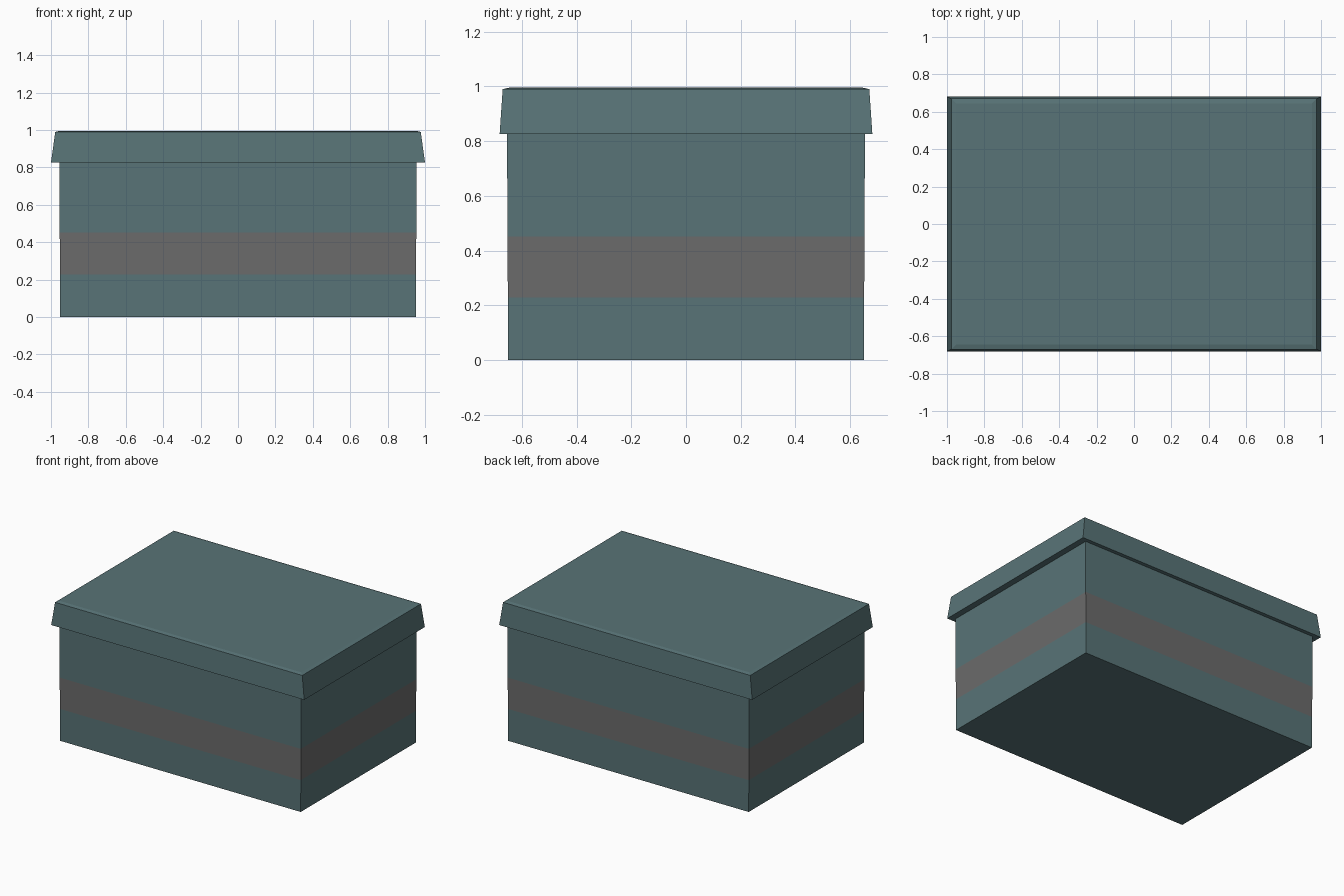
import bpy, bmesh

if "Cube" in bpy.data.objects:
    bpy.data.objects.remove(bpy.data.objects["Cube"])


def material(name, rgb):
    m = bpy.data.materials.new(name)
    m.diffuse_color = (*rgb, 1)
    m.use_nodes = True
    m.node_tree.nodes["Principled BSDF"].inputs["Base Color"].default_value = m.diffuse_color
    return m


def rect_loft(name, sections, mat, cap_bottom=False, cap_top=False):
    """Skin a stack of rectangles given as (half_x, half_y, z)."""
    bm = bmesh.new()
    rings = [[bm.verts.new((sx * hx, sy * hy, z))
              for sx, sy in ((-1, -1), (1, -1), (1, 1), (-1, 1))]
             for hx, hy, z in sections]
    for a, b in zip(rings, rings[1:]):
        for i in range(4):
            j = (i + 1) % 4
            bm.faces.new((a[i], a[j], b[j], b[i]))
    if cap_bottom:
        bm.faces.new(rings[0][::-1])
    if cap_top:
        bm.faces.new(rings[-1])
    mesh = bpy.data.meshes.new(name)
    bm.to_mesh(mesh)
    bm.free()
    mesh.materials.append(mat)
    ob = bpy.data.objects.new(name, mesh)
    bpy.context.collection.objects.link(ob)
    return ob


teal = material("teal_card", (0.098, 0.174, 0.184))
grey = material("grey_band", (0.147, 0.147, 0.147))

RIM, BAND_LOW, BAND_HIGH = 0.826, 0.228, 0.452


def wall(z):
    """Slightly flaring box wall at height z."""
    t = z / RIM
    return (0.951 + 0.004 * t, 0.650 + 0.004 * t, z)


# Box walls with the flush band around the middle
rect_loft("box_base", [wall(0), wall(BAND_LOW)], teal, cap_bottom=True)
rect_loft("band", [wall(BAND_LOW), wall(BAND_HIGH)], grey)
rect_loft("box_upper_walls", [wall(BAND_HIGH), wall(RIM)], teal)

# Overhanging lid: underside lip, tapered skirt, slightly raised top
rect_loft("lid", [wall(RIM), (1.0, 0.681, RIM), (0.977, 0.670, 0.990),
                  (0.952, 0.645, 0.996)], teal, cap_top=True)
